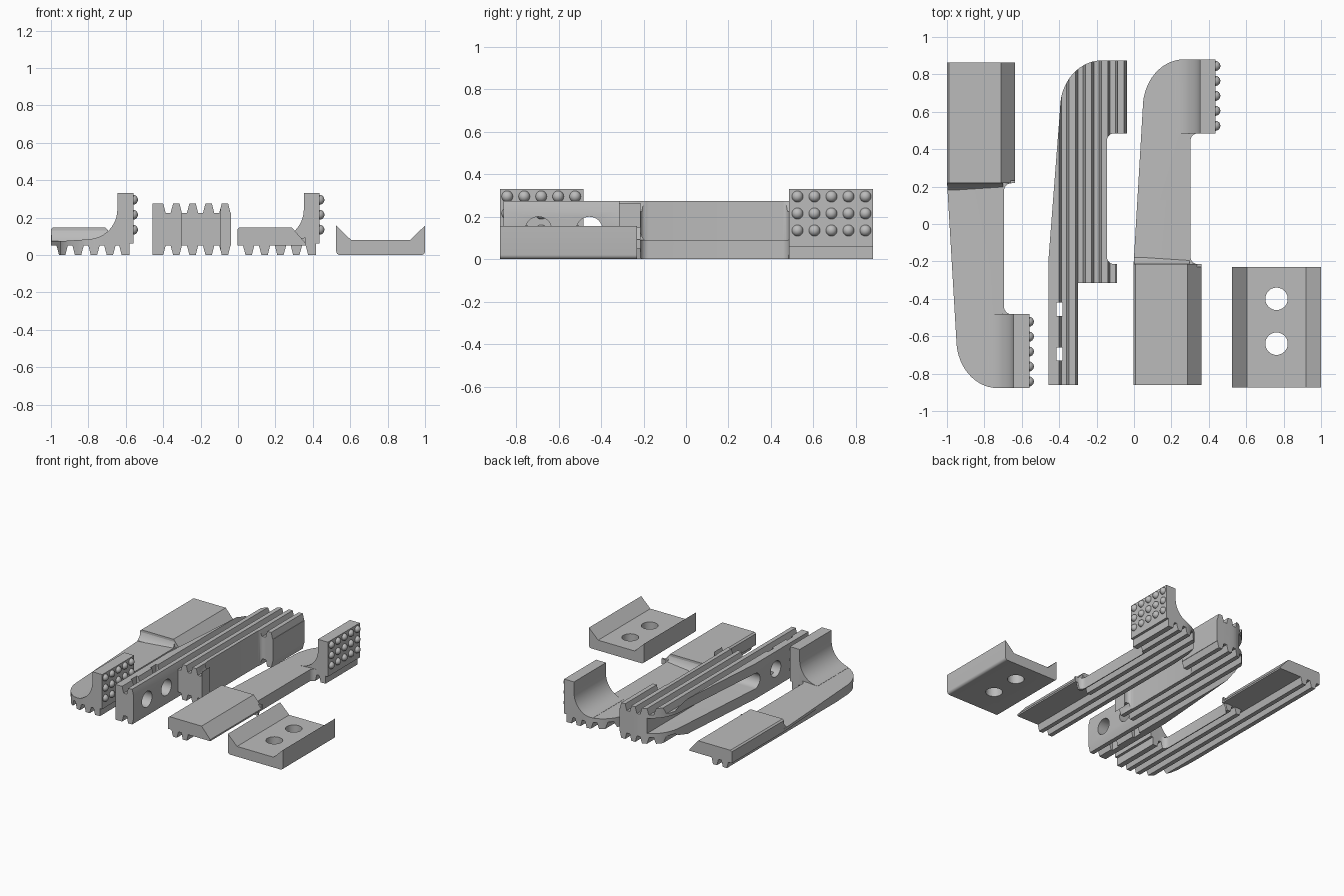
import bpy, bmesh, math
from mathutils import Matrix, Vector

if "Cube" in bpy.data.objects:
    bpy.data.objects.remove(bpy.data.objects["Cube"])

grey = bpy.data.materials.new("light grey")
grey.use_nodes = True
grey.diffuse_color = (0.5, 0.5, 0.5, 1)
grey.node_tree.nodes["Principled BSDF"].inputs["Base Color"].default_value = (0.5, 0.5, 0.5, 1)


def finish(name, bm):
    bmesh.ops.recalc_face_normals(bm, faces=bm.faces)
    mesh = bpy.data.meshes.new(name)
    bm.to_mesh(mesh)
    bm.free()
    mesh.materials.append(grey)
    obj = bpy.data.objects.new(name, mesh)
    bpy.context.collection.objects.link(obj)
    return obj


def prism(name, points, axis, lo, hi):
    """Extrude a closed 2D outline along one axis."""
    place = {"x": lambda a, b, t: (t, a, b),
             "y": lambda a, b, t: (a, t, b),
             "z": lambda a, b, t: (a, b, t)}[axis]
    bm = bmesh.new()
    face = bm.faces.new([bm.verts.new(place(a, b, lo)) for a, b in points])
    ext = bmesh.ops.extrude_face_region(bm, geom=[face])
    step = Vector(place(0, 0, hi - lo))
    bmesh.ops.translate(bm, vec=step, verts=[v for v in ext["geom"] if isinstance(v, bmesh.types.BMVert)])
    return finish(name, bm)


def rect(a0, a1, b0, b1):
    return [(a0, b0), (a1, b0), (a1, b1), (a0, b1)]


def arc(cx, cy, rx, ry, start, end, n=10):
    angles = [math.radians(start + (end - start) * i / n) for i in range(n + 1)]
    return [(cx + rx * math.cos(t), cy + ry * math.sin(t)) for t in angles]


def combine(obj, other, operation):
    """Apply a boolean and discard the second solid."""
    mod = obj.modifiers.new(operation.lower(), "BOOLEAN")
    mod.operation, mod.object, mod.solver = operation, other, "EXACT"
    bpy.context.view_layer.objects.active = obj
    bpy.ops.object.modifier_apply(modifier=mod.name)
    bpy.data.objects.remove(other)
    return obj


def teeth(centres, root, tip):
    """Trapezoid teeth, listed in the order of the centres."""
    line = []
    for c in centres:
        d = 1 if centres[-1] > centres[0] else -1
        line += [(c - d * .03, root), (c - d * .017, tip), (c + d * .017, tip), (c + d * .03, root)]
    return line


def smooth(obj):
    bpy.ops.object.select_all(action="DESELECT")
    obj.select_set(True)
    bpy.context.view_layer.objects.active = obj
    bpy.ops.object.shade_smooth_by_angle(angle=math.radians(30))


def jaw_plan():
    return ([(0, -.23), (.365, -.23), (.365, -.215)] + arc(.345, -.175, .04, .04, -90, -180, 6)
            + arc(.345, .445, .04, .04, 180, 90, 6) + [(.44, .485), (.44, .88), (.36, .88)]
            + arc(.27, .62, .22, .26, 90, 180, 14))


def make_jaw(name):
    # Toothed neck and foot
    centres = [.06, .145, .23, .315, .395]
    section = ([(-.01, .05)] + teeth(centres[:-1], .05, 0)
               + [(.365, .05), (.378, 0), (.42, 0), (.42, .065), (.44, .065), (.44, .095), (.3, .09), (-.01, .07)])
    jaw = prism(name, section, "y", -.23, .88)
    combine(jaw, prism("plan", jaw_plan(), "z", -.1, .5), "INTERSECT")
    # Upright plate with a sweeping fillet
    fillet = [(.44, .06), (.44, .33), (.355, .33)] + arc(.2, .245, .155, .16, 0, -90, 12) + [(.2, .06)]
    wall = prism("wall", fillet, "y", .485, .88)
    combine(wall, prism("plan", jaw_plan(), "z", -.1, .5), "INTERSECT")
    combine(jaw, wall, "UNION")
    # Grip block, toothed only along its outer half
    block = ([(0, .05)] + teeth(centres[:2], .05, 0)
             + [(.2, .05), (.365, .05), (.365, .062), (.29, .148), (.012, .148), (0, .138)])
    combine(jaw, prism("block", block, "y", -.86, -.215), "UNION")
    # Blend between block and neck
    blend = [(-.225, .06), (-.225, .13), (-.215, .13), (-.205, .1), (-.18, .075), (-.18, .06)]
    combine(jaw, prism("blend", blend, "x", .004, .3), "UNION")
    smooth(jaw)
    # Round grip studs
    bm = bmesh.new()
    for row in range(3):
        for col in range(5):
            spot = Vector((.438, .525 + .08 * col, .135 + .08 * row))
            bmesh.ops.create_uvsphere(bm, u_segments=16, v_segments=10, radius=.027,
                                      matrix=Matrix.Translation(spot))
    studs = finish(name + "_studs", bm)
    smooth(studs)
    return jaw, studs


def flip_y(obj):
    bm = bmesh.new()
    bm.from_mesh(obj.data)
    bmesh.ops.scale(bm, vec=(1, -1, 1), verts=bm.verts)
    bmesh.ops.reverse_faces(bm, faces=bm.faces)
    bm.to_mesh(obj.data)
    bm.free()


# Two mirrored jaws
for part in make_jaw("left_jaw"):
    part.location.x = -.003
for part in make_jaw("right_jaw"):
    flip_y(part)
    part.location = (-1, .003, 0)

# Central rack, toothed above and below
ridge = [-.33, -.243, -.157, -.07]
section = ([(-.47, 0), (-.4, 0), (-.387, .05)] + teeth(ridge, .05, 0) + [(-.03, .05), (-.03, .225)]
           + teeth(ridge[::-1], .225, .275) + [(-.387, .225), (-.4, .275), (-.47, .275)])
rack = prism("central_rack", section, "y", -.86, .875)
plan = ([(-.458, -.86), (-.3, -.86), (-.3, -.315), (-.09, -.315), (-.09, -.215)]
        + arc(-.105, -.175, .04, .04, -90, -180, 6) + arc(-.105, .445, .04, .04, 180, 90, 6)
        + [(-.037, .485), (-.037, .875)] + arc(-.17, .62, .225, .255, 90, 180, 14) + [(-.458, -.2)])
combine(rack, prism("plan", plan, "z", -.1, .5), "INTERSECT")
# Long round-ended pocket in the outer side
pocket = arc(-.2, .14, .06, .06, 270, 90, 12) + [(1, .2), (1, .08)]
combine(rack, prism("pocket", pocket, "x", -.6, -.26), "DIFFERENCE")
# Bolt holes and nut slots
for y in (-.455, -.695):
    combine(rack, prism("bolt_hole", arc(y, .138, .062, .062, 0, 348.75, 31), "x", -.6, -.2), "DIFFERENCE")
    combine(rack, prism("nut_slot", rect(-.415, -.383, y - .036, y + .036), "z", -.1, .4), "DIFFERENCE")
smooth(rack)

# Clamp tray with flared sides
half = [(.0, .08), (.158, .08), (.2375, .157), (.2375, .02)] + arc(.2175, .02, .02, .02, 0, -90, 5)[1:]
profile = [(.7625 + x, z) for x, z in half] + [(.7625 - x, z) for x, z in half[:0:-1]]
tray = prism("clamp_tray", profile, "y", -.875, -.23)
for y in (-.4, -.64):
    combine(tray, prism("tray_hole", arc(.762, y, .06, .06, 0, 348.75, 31), "z", -.1, .3), "DIFFERENCE")
smooth(tray)
